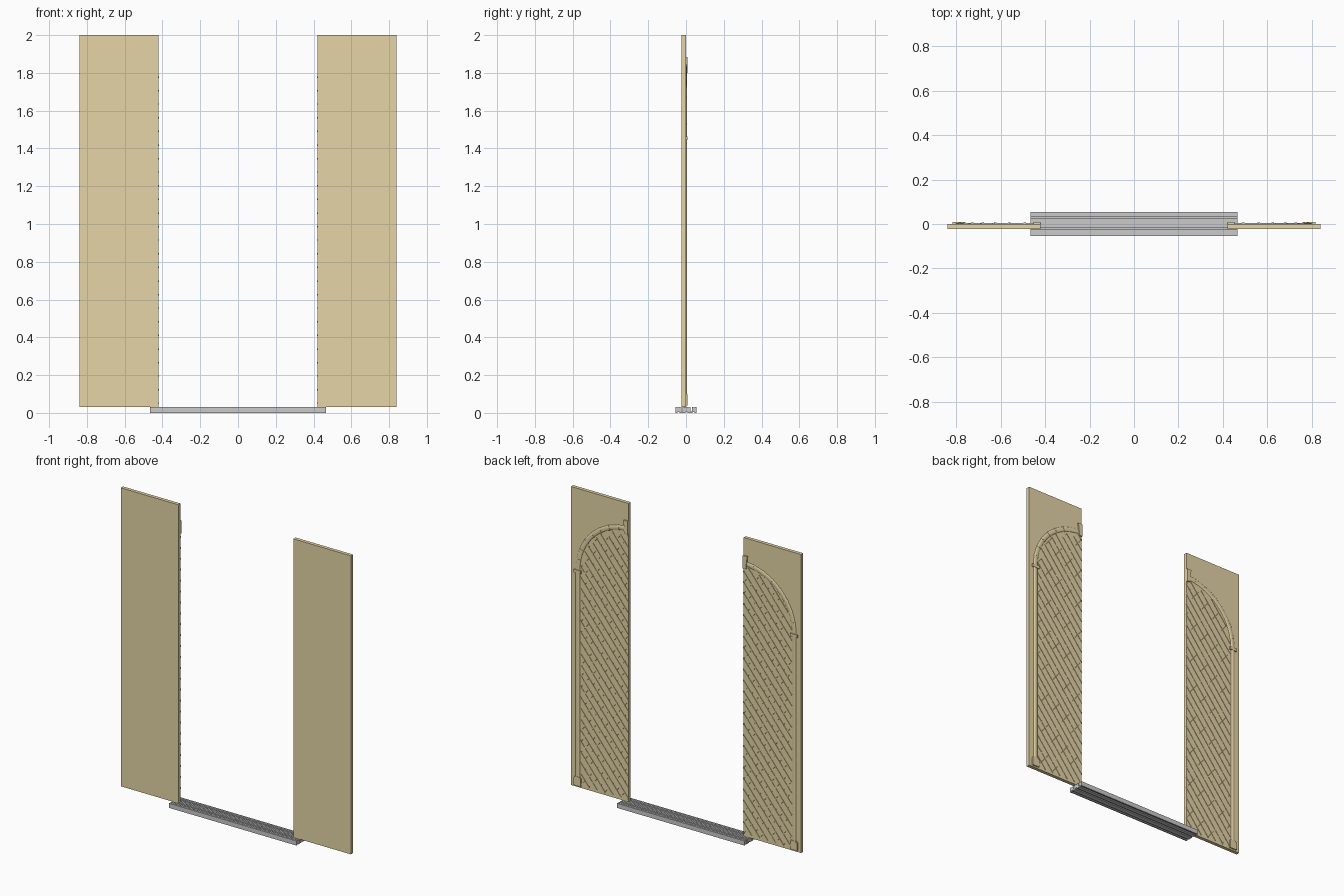
import bpy, bmesh, math

if "Cube" in bpy.data.objects:
    bpy.data.objects.remove(bpy.data.objects["Cube"])

def material(name, color):
    m = bpy.data.materials.new(name)
    m.diffuse_color = color
    m.use_nodes = True
    m.node_tree.nodes["Principled BSDF"].inputs["Base Color"].default_value = m.diffuse_color
    return m

BRASS = material("brass", (0.78, 0.66, 0.38, 1))

def finish(name, bm, mat=None, smooth=False):
    bmesh.ops.recalc_face_normals(bm, faces=bm.faces)
    me = bpy.data.meshes.new(name)
    bm.to_mesh(me)
    bm.free()
    ob = bpy.data.objects.new(name, me)
    bpy.context.collection.objects.link(ob)
    if mat:
        me.materials.append(mat)
    if smooth:
        bpy.ops.object.select_all(action='DESELECT')
        ob.select_set(True)
        bpy.context.view_layer.objects.active = ob
        bpy.ops.object.shade_smooth_by_angle(angle=math.radians(35))
    return ob

def box(bm, x0, x1, y0, y1, z0, z1):
    v = [bm.verts.new((x, y, z)) for x in (x0, x1) for y in (y0, y1) for z in (z0, z1)]
    for f in ((0, 1, 3, 2), (4, 5, 7, 6), (0, 1, 5, 4), (2, 3, 7, 6), (0, 2, 6, 4), (1, 3, 7, 5)):
        bm.faces.new([v[i] for i in f])

def loft(bm, rings):
    loops = [[bm.verts.new(p) for p in r] for r in rings]
    n = len(loops[0])
    for a, b in zip(loops, loops[1:]):
        for i in range(n):
            j = (i + 1) % n
            bm.faces.new((a[i], a[j], b[j], b[i]))
    bm.faces.new(loops[0])
    bm.faces.new(loops[-1])

# half-round moulding section: (offset across, height off the panel)
HALF = [(0.015 * math.cos(math.pi * i / 8), 0.0065 * math.sin(math.pi * i / 8)) for i in range(9)]
INNER, OUTER, SPRING, RADIUS = 0.42, 0.84, 1.46, 0.37

def build_door(s, side):
    # door slab
    bm = bmesh.new()
    box(bm, s * INNER, s * OUTER, -0.023, 0, 0.03, 2.0)
    finish(side + "_door_panel", bm, BRASS)

    # half-round column
    bm = bmesh.new()
    cx = INNER + RADIUS
    loft(bm, [[(s * (cx + u), h, z) for u, h in HALF] for z in (0.09, SPRING)])
    finish(side + "_column", bm, BRASS, True)

    # quarter arch
    bm = bmesh.new()
    rings = []
    for i in range(25):
        a = math.pi / 2 * i / 24
        rings.append([(s * (INNER + (RADIUS + u) * math.cos(a)), h * 0.7,
                       SPRING + (RADIUS + u) * math.sin(a)) for u, h in HALF])
    loft(bm, rings)
    finish(side + "_arch", bm, BRASS, True)

    # raised bands around the arch
    bm = bmesh.new()
    for k in range(1, 8):
        rings = []
        for da in (-0.012, 0.012):
            a = math.pi / 2 * k / 8 + da
            rings.append([(s * (INNER + (RADIUS + u * 1.15) * math.cos(a)), h * 0.9,
                           SPRING + (RADIUS + u * 1.15) * math.sin(a)) for u, h in HALF])
        loft(bm, rings)
    finish(side + "_arch_bands", bm, BRASS, True)

    # column base, capital and half keystone
    bm = bmesh.new()
    box(bm, s * (cx - 0.026), s * (cx + 0.026), 0, 0.008, 0.04, 0.092)
    box(bm, s * (cx - 0.021), s * (cx + 0.021), 0, 0.0075, 0.092, 0.1)
    finish(side + "_column_base", bm, BRASS)
    bm = bmesh.new()
    box(bm, s * (cx - 0.026), s * (cx + 0.026), 0, 0.008, SPRING - 0.016, SPRING + 0.004)
    finish(side + "_capital", bm, BRASS)
    bm = bmesh.new()
    zt = SPRING + RADIUS
    loft(bm, [[(s * INNER, y, zt - 0.03), (s * (INNER + 0.022), y, zt - 0.03),
               (s * (INNER + 0.032), y, zt + 0.055), (s * INNER, y, zt + 0.055)]
              for y in (0, 0.009)])
    finish(side + "_keystone", bm, BRASS)

    # diamond lattice clipped to the arched opening
    px, pz = 0.029, 0.036
    def inside(x, z):
        if x < INNER - 1e-4 or z < 0.045:
            return False
        if z <= SPRING:
            return x < INNER + RADIUS - 0.018
        return math.hypot(x - INNER, z - SPRING) < RADIUS - 0.012
    bm = bmesh.new()
    studs = bmesh.new()
    ln = math.hypot(px, pz)
    for i in range(14):
        for j in range(52):
            if (i + j) % 2:
                continue
            x, z = INNER + i * px, 0.05 + j * pz
            if not inside(x, z):
                continue
            for d, top in ((1, 0.0025), (-1, 0.0028)):
                x2, z2 = x + d * px, z + pz
                if inside(x2, z2):
                    nx, nz = -pz / ln * 0.0028, d * px / ln * 0.0028
                    loft(bm, [[(s * (x + nx), y, z + nz), (s * (x2 + nx), y, z2 + nz),
                               (s * (x2 - nx), y, z2 - nz), (s * (x - nx), y, z - nz)]
                              for y in (-0.001, top)])
            # small stud on each crossing
            r = 0.0065
            xl = x if i == 0 else x - r
            loft(studs, [[(s * xl, y, z), (s * x, y, z - r), (s * (x + r), y, z), (s * x, y, z + r)]
                         if i else
                         [(s * x, y, z - r), (s * (x + r), y, z), (s * x, y, z + r)]
                         for y in (-0.001, 0.004)])
    finish(side + "_lattice", bm, BRASS)
    finish(side + "_lattice_studs", studs, BRASS)

build_door(-1, "left")
build_door(1, "right")

# sill: grooved section with two guide slots and fine anti-slip ribs
slots = [(-0.022, 0.006, 0.022), (0.028, 0.006, 0.022)]
ribs = [(c, 0.0025, 0.0025) for c in (-0.046, -0.038, -0.030, -0.012, -0.004, 0.004, 0.012, 0.020, 0.038, 0.046)]
top = [(-0.055, 0.03)]
for c, w, d in sorted(slots + ribs):
    top += [(c - w / 2, 0.03), (c - w / 2, 0.03 - d), (c + w / 2, 0.03 - d), (c + w / 2, 0.03)]
top.append((0.055, 0.03))
# underside channels
bottom = [(0.055, 0)]
for c in (0.04, 0.003, -0.04):
    bottom += [(c + 0.006, 0), (c + 0.006, 0.006), (c - 0.006, 0.006), (c - 0.006, 0)]
bottom.append((-0.055, 0))
bm = bmesh.new()
loft(bm, [[(x, y, z) for y, z in top + bottom] for x in (-0.465, 0.465)])
finish("door_sill", bm)
